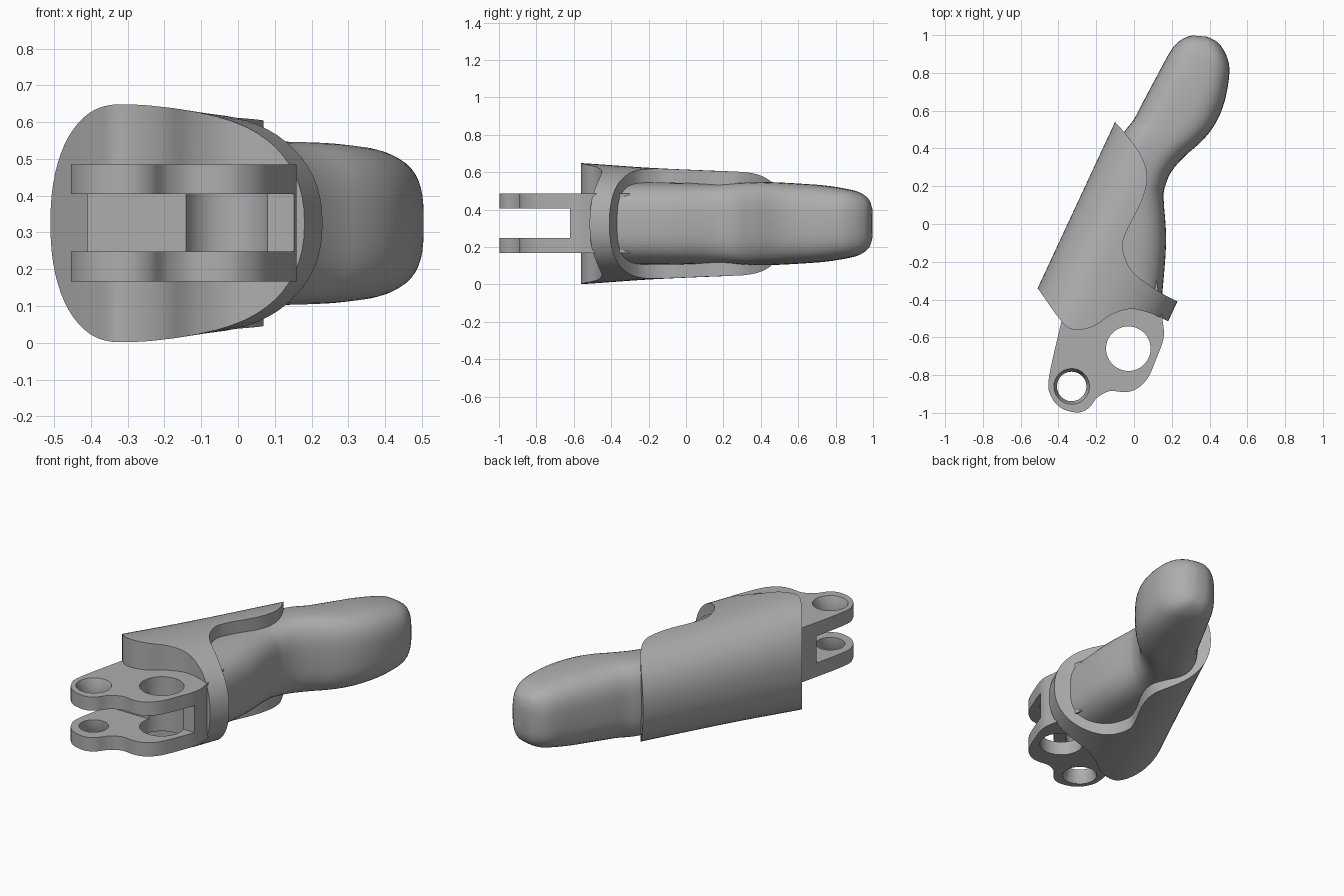
import bpy, bmesh, math
from mathutils import Vector

cube = bpy.data.objects.get("Cube")
if cube:
    bpy.data.objects.remove(cube, do_unlink=True)

MID = 0.325  # height of the symmetry plane

grey = bpy.data.materials.new("grey plastic")
grey.use_nodes = True
colour = (0.42, 0.42, 0.42, 1)
grey.diffuse_color = colour
grey.node_tree.nodes["Principled BSDF"].inputs["Base Color"].default_value = colour


def spline(points, steps=5):
    """Smooth curve through tuples of any length."""
    pts = [Vector(p) for p in points]
    out = []
    for i in range(len(pts) - 1):
        a, b, c, d = pts[max(i - 1, 0)], pts[i], pts[i + 1], pts[min(i + 2, len(pts) - 1)]
        for s in range(steps):
            t = s / steps
            out.append(0.5 * (2 * b + (c - a) * t + (2 * a - 5 * b + 4 * c - d) * t * t
                              + (3 * b - a - 3 * c + d) * t ** 3))
    return out + [pts[-1]]


def finish(name, bm):
    bmesh.ops.recalc_face_normals(bm, faces=bm.faces)
    mesh = bpy.data.meshes.new(name)
    bm.to_mesh(mesh)
    bm.free()
    mesh.materials.append(grey)
    obj = bpy.data.objects.new(name, mesh)
    bpy.context.collection.objects.link(obj)
    return obj


def loft(name, rows, power, peak, n=48):
    """Skin rounded sections given as (left x, left y, right x, right y, half height)."""
    bm = bmesh.new()
    rings = []
    for lx, ly, rx, ry, h in rows:
        left, right = Vector((lx, ly, MID)), Vector((rx, ry, MID))
        crest = left.lerp(right, peak)
        ring = []
        for k in range(n):
            a = math.tau * k / n
            c, s = (math.copysign(abs(f(a)) ** (2 / power), f(a)) for f in (math.cos, math.sin))
            side = (right if c > 0 else left) - crest
            ring.append(bm.verts.new(crest + side * abs(c) + Vector((0, 0, h * s))))
        rings.append(ring)
    for r, q in zip(rings, rings[1:]):
        for k in range(n):
            bm.faces.new((r[k], r[(k + 1) % n], q[(k + 1) % n], q[k]))
    bm.faces.new(rings[0])
    bm.faces.new(rings[-1])
    return finish(name, bm)


def prism(name, outline, z0, z1):
    bm = bmesh.new()
    face = bm.faces.new([bm.verts.new((p[0], p[1], z0)) for p in outline])
    ext = bmesh.ops.extrude_face_region(bm, geom=[face])
    top = [g for g in ext["geom"] if isinstance(g, bmesh.types.BMVert)]
    bmesh.ops.translate(bm, verts=top, vec=(0, 0, z1 - z0))
    return finish(name, bm)


def drill(name, x, y, z0, z1, r0, r1):
    bm = bmesh.new()
    bmesh.ops.create_cone(bm, cap_ends=True, segments=48, radius1=r0, radius2=r1, depth=z1 - z0)
    bmesh.ops.translate(bm, verts=bm.verts, vec=(x, y, (z0 + z1) / 2))
    return finish(name, bm)


def cut(obj, cutter, operation="DIFFERENCE"):
    cutter.hide_render = True
    mod = obj.modifiers.new("cut", "BOOLEAN")
    mod.operation, mod.solver, mod.object = operation, "EXACT", cutter
    bpy.context.view_layer.objects.active = obj
    bpy.ops.object.modifier_apply(modifier=mod.name)
    bpy.data.objects.remove(cutter, do_unlink=True)


# Finger body, from the knuckle to the rounded tip
finger = loft("finger_body", spline([
    (-.40, -.40, .145, -.42, .22), (-.33, -.15, .17, -.10, .22),
    (-.24, .10, .157, .13, .215), (-.16, .28, .165, .20, .215),
    (-.10, .40, .20, .28, .22), (-.05, .49, .27, .36, .222),
    (0, .555, .36, .44, .22), (.05, .65, .43, .53, .215),
    (.13, .80, .48, .65, .205), (.19, .91, .505, .80, .185),
    (.23, .96, .49, .89, .165), (.275, .988, .445, .96, .13),
    (.31, .998, .385, .992, .08)], 4), 3, .5)

# Outer shell: egg-shaped sleeve trimmed by its curved side outline
along, across = Vector((.422, .907)), Vector((.907, -.422))
corner = Vector((-.51, -.34))
rows = []
for u, h in ((-.3, .328), (-.1, .323), (.3, .298), (.75, .28), (1.1, .268)):
    rows.append((*(corner + along * u), *(corner + along * u + across * .70), h))
shell = loft("outer_shell", spline(rows, 4), 2.25, .4, 64)
rear_edge = spline([(-.15, .597), (-.10, .54), (-.03, .46), (.04, .355), (.07, .25),
                    (.04, .12), (-.04, -.04), (-.06, -.13), (-.01, -.25),
                    (.12, -.35), (.23, -.41), (.32, -.45)])
front_edge = spline([(.26, -.55), (.21, -.53), (.16, -.505), (.08, -.47), (-.02, -.45),
                     (-.12, -.48), (-.21, -.54), (-.31, -.56), (-.38, -.52),
                     (-.51, -.34), (-.56, -.27)])
cut(shell, prism("shell_trim", rear_edge + front_edge, -.1, .8), "INTERSECT")

# Hinge fork: two lugs joined by a bridge
lug = spline([(-.33, -.30), (-.38, -.50), (-.45, -.81), (-.44, -.91), (-.385, -.975),
              (-.30, -.998), (-.24, -.975), (-.195, -.92), (-.13, -.885), (-.05, -.89),
              (.01, -.875), (.07, -.82), (.12, -.71), (.157, -.60), (.15, -.50), (.12, -.30)])
fork = prism("hinge_fork", lug, .167, .485)
cut(fork, prism("slot", [(-.7, -1.2), (.5, -1.2), (.5, -.62), (-.7, -.62)], .248, .405))
cut(fork, drill("large_hole", -.03, -.66, -.1, .8, .118, .118))
cut(fork, drill("small_hole", -.33, -.86, -.1, .8, .078, .078))
cut(fork, drill("upper_countersink", -.33, -.86, .44, .50, .078, .10))
cut(fork, drill("lower_countersink", -.33, -.86, .15, .21, .10, .078))

# Smooth shading with crisp edges
for obj in (finger, shell, fork):
    bpy.ops.object.select_all(action="DESELECT")
    obj.select_set(True)
    bpy.context.view_layer.objects.active = obj
    bpy.ops.object.shade_smooth_by_angle(angle=math.radians(35))
